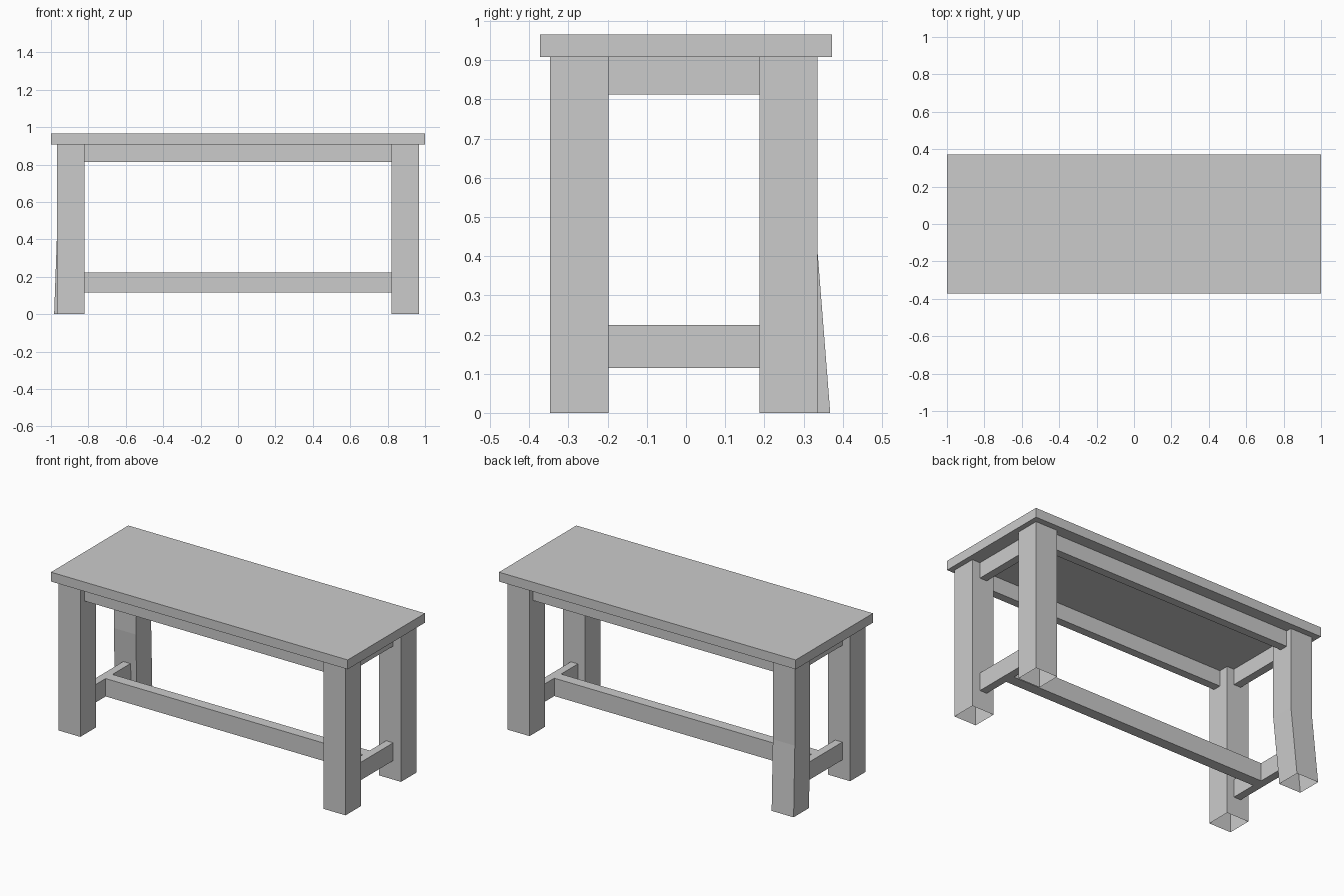
import bpy, bmesh
from mathutils import Vector

if "Cube" in bpy.data.objects:
    bpy.data.objects.remove(bpy.data.objects["Cube"])


def finish(bm, name):
    bmesh.ops.recalc_face_normals(bm, faces=bm.faces)
    mesh = bpy.data.meshes.new(name)
    bm.to_mesh(mesh)
    bm.free()
    obj = bpy.data.objects.new(name, mesh)
    bpy.context.collection.objects.link(obj)
    return obj


def box(name, x, y, z):
    """Closed box from (min, max) ranges."""
    bm = bmesh.new()
    bmesh.ops.create_cube(bm, size=1)
    for v in bm.verts:
        v.co = Vector([r[0] if c < 0 else r[1] for c, r in zip(v.co, (x, y, z))])
    return finish(bm, name)


def leg(name, x, y, rings):
    """Open-ended square tube; each ring is (z, x shift, y shift)."""
    bm = bmesh.new()
    corners = [(x[0], y[0]), (x[1], y[0]), (x[1], y[1]), (x[0], y[1])]
    loops = [[bm.verts.new((cx + dx, cy + dy, z)) for cx, cy in corners]
             for z, dx, dy in rings]
    for low, high in zip(loops, loops[1:]):
        for i in range(4):
            j = (i + 1) % 4
            bm.faces.new((low[i], low[j], high[j], high[i]))
    return finish(bm, name)


UNDER = 0.908
APRON_Z = (0.813, UNDER)
RAIL_Z = (0.115, 0.224)
FRONT_Y, BACK_Y = (-0.347, -0.198), (0.187, 0.335)

# Tabletop
box("tabletop", (-1, 1), (-0.372, 0.372), (UNDER, 0.965))

# Legs: three straight, the back left one kicks outward below the middle
straight = [(0, 0, 0), (UNDER, 0, 0)]
kicked = [(0, -0.015, 0.033), (0.42, 0, 0), (UNDER, 0, 0)]
left, right = (-0.968, -0.82), (0.82, 0.968)
leg("front_left_leg", left, FRONT_Y, straight)
leg("front_right_leg", right, FRONT_Y, straight)
leg("back_right_leg", right, BACK_Y, straight)
leg("back_left_leg", left, BACK_Y, kicked)

# Long aprons under the top
box("front_apron", (-0.82, 0.82), (-0.308, -0.258), APRON_Z)
box("back_apron", (-0.82, 0.82), (0.25, 0.3), APRON_Z)

# Short aprons and low side stretchers
for side, xr in (("left", (-0.915, -0.867)), ("right", (0.867, 0.915))):
    between = (FRONT_Y[1], BACK_Y[0])
    box(side + "_apron", xr, between, APRON_Z)
    # the kicked leg leans away, so the stretcher reaches a little further
    reach = 0.024 if side == "left" else 0
    box(side + "_stretcher", xr, (between[0], between[1] + reach), RAIL_Z)

# Long central stretcher
box("center_stretcher", (-0.867, 0.867), (-0.036, 0.03), RAIL_Z)
